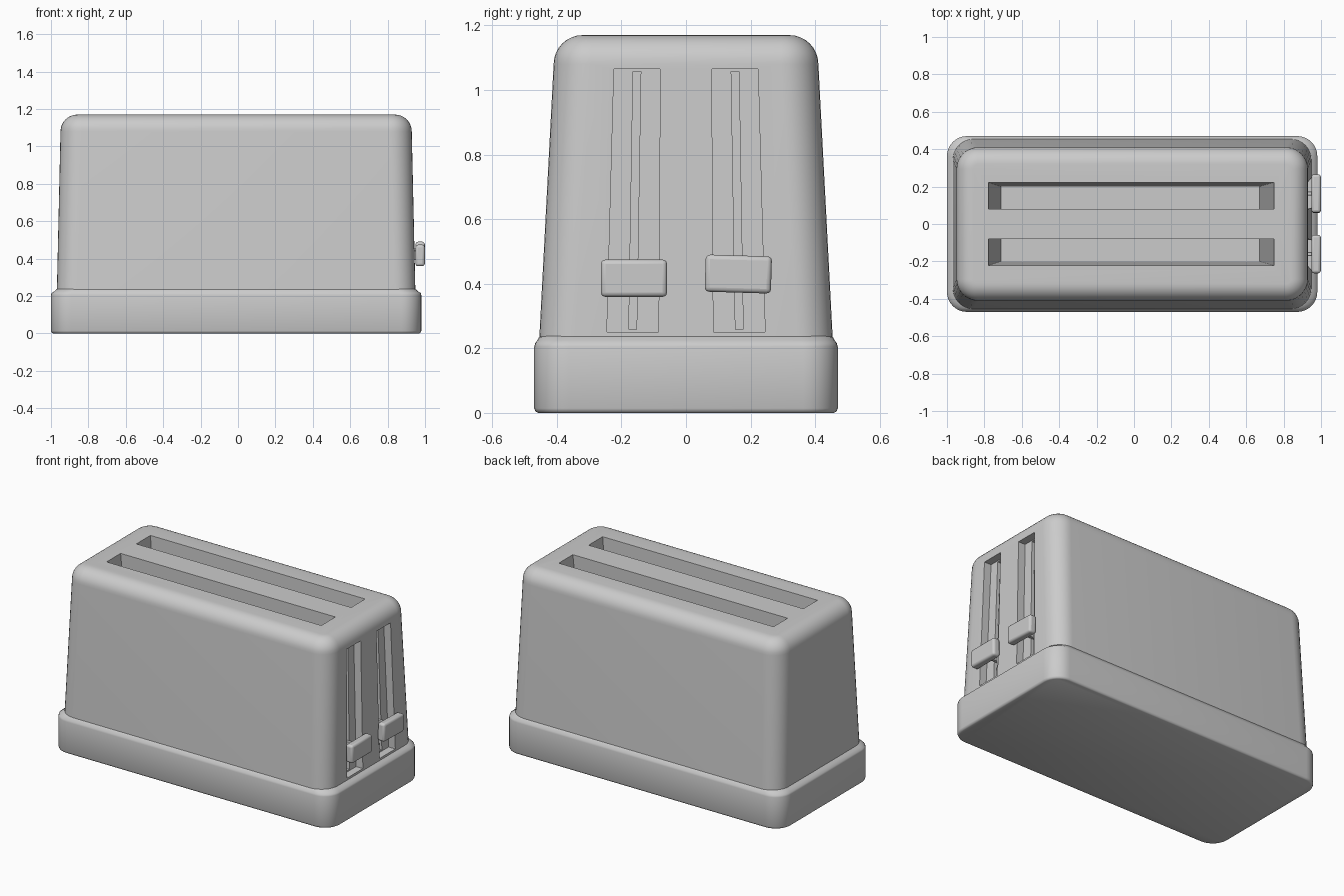
import bpy, bmesh, math

if "Cube" in bpy.data.objects:
    bpy.data.objects.remove(bpy.data.objects["Cube"])

CX = -0.01  # shell centre in x (levers take up the rest of the length)


def add_object(name, bm):
    bmesh.ops.recalc_face_normals(bm, faces=bm.faces)
    me = bpy.data.meshes.new(name)
    bm.to_mesh(me)
    bm.free()
    ob = bpy.data.objects.new(name, me)
    bpy.context.collection.objects.link(ob)
    return ob


def smooth(ob, angle=35):
    bpy.ops.object.select_all(action='DESELECT')
    ob.select_set(True)
    bpy.context.view_layer.objects.active = ob
    bpy.ops.object.shade_smooth_by_angle(angle=math.radians(angle))


def ring(bm, hx, hy, r, z, n=8):
    vs = []
    for q, (sx, sy) in enumerate([(1, 1), (-1, 1), (-1, -1), (1, -1)]):
        for i in range(n + 1):
            a = math.pi / 2 * (q + i / n)
            vs.append(bm.verts.new((CX + sx * (hx - r) + r * math.cos(a),
                                    sy * (hy - r) + r * math.sin(a), z)))
    return vs


def loft(name, sections):
    """Stack rounded rectangles (half x, half y, corner radius, z)."""
    bm = bmesh.new()
    rings = [ring(bm, *s) for s in sections]
    for a, b in zip(rings, rings[1:]):
        for i in range(len(a)):
            j = (i + 1) % len(a)
            bm.faces.new((a[i], a[j], b[j], b[i]))
    bm.faces.new(rings[0][::-1])
    bm.faces.new(rings[-1])
    return add_object(name, bm)


def frustum(name, lower, upper):
    """Tapered block between two rectangles (x0, x1, y0, y1, z)."""
    bm = bmesh.new()
    lo, up = [[bm.verts.new((x, y, z)) for x, y in
               ((x0, y0), (x1, y0), (x1, y1), (x0, y1))]
              for x0, x1, y0, y1, z in (lower, upper)]
    bm.faces.new(lo[::-1])
    bm.faces.new(up)
    for i in range(4):
        j = (i + 1) % 4
        bm.faces.new((lo[i], lo[j], up[j], up[i]))
    return add_object(name, bm)


def block(name, centre, size, bevel, tilt=0):
    bpy.ops.mesh.primitive_cube_add(size=1, location=centre, rotation=(tilt, 0, 0))
    ob = bpy.context.object
    ob.name = name
    ob.scale = size
    bpy.ops.object.transform_apply(location=False, rotation=False, scale=True)
    m = ob.modifiers.new("bevel", 'BEVEL')
    m.width, m.segments = bevel, 3
    smooth(ob)
    return ob


# base skirt with rounded bottom edge and soft shoulder
loft("base", [(0.978, 0.458, 0.095, 0.0), (0.986, 0.466, 0.103, 0.004),
              (0.99, 0.47, 0.107, 0.014), (0.99, 0.47, 0.107, 0.205),
              (0.987, 0.467, 0.105, 0.216), (0.972, 0.46, 0.1, 0.225),
              (0.962, 0.455, 0.1, 0.235), (0.95, 0.445, 0.1, 0.24)])

# tapered body with rounded top edge
R = 0.09
body_sections = [(0.959, 0.456, 0.11, 0.2)]
for k in range(9):
    a = math.pi / 2 * k / 8
    d = R * (1 - math.cos(a))
    body_sections.append((0.939 - d, 0.41 - d, 0.115 - d, 1.17 - R + R * math.sin(a)))
body = loft("body", body_sections)

# cutters: bread slots on top, lever channels and slits on the right end
cutters = []
for s in (1, -1):
    inner, outer, deep = 0.08 * s, 0.223 * s, 0.2 * s
    y_lo, y_up = sorted((inner, deep)), sorted((inner, outer))
    cutters.append(frustum("bread_slot_cutter", (-0.71, 0.67, *y_lo, 0.42),
                           (-0.78, 0.75, *y_up, 1.18)))
    cutters.append(frustum("channel_cutter",
                           (0.9, 1.1, *sorted((0.085 * s, 0.245 * s)), 0.25),
                           (0.88, 1.1, *sorted((0.08 * s, 0.223 * s)), 1.065)))
    cutters.append(frustum("slit_cutter",
                           (0.85, 1.1, 0.165 * s - 0.012, 0.165 * s + 0.012, 0.258),
                           (0.83, 1.1, 0.152 * s - 0.012, 0.152 * s + 0.012, 1.058)))
for c in cutters:
    m = body.modifiers.new("cut", 'BOOLEAN')
    m.operation, m.solver, m.object = 'DIFFERENCE', 'EXACT', c
    bpy.context.view_layer.objects.active = body
    bpy.ops.object.modifier_apply(modifier=m.name)
    bpy.data.objects.remove(c)
smooth(body)
smooth(bpy.data.objects["base"], 50)

# levers with stems running into the slits
for name, y, z, tilt in (("left", -0.161, 0.417, 0), ("right", 0.162, 0.43, -0.03)):
    block(name + "_lever", (0.974, y, z), (0.05, 0.205, 0.115), 0.014, tilt)
    block(name + "_lever_stem", (0.91, y, z), (0.12, 0.02, 0.05), 0.003, tilt)
